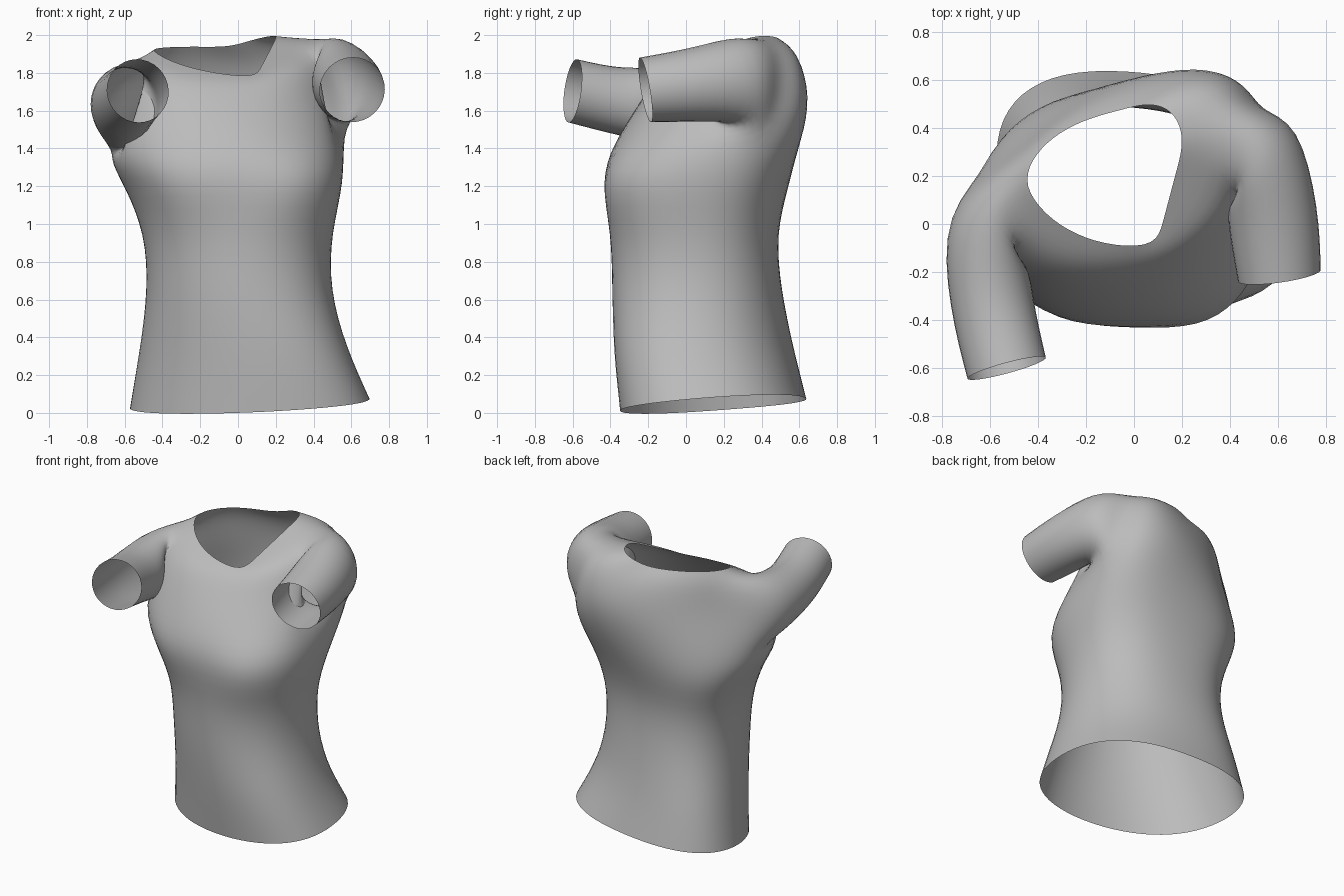
import bpy
import bmesh
from math import cos, sin, pi, radians
from mathutils import Vector

default_cube = bpy.data.objects.get("Cube")
if default_cube:
    bpy.data.objects.remove(default_cube, do_unlink=True)

SIDES = 16
UP = Vector((0, 0, 1))

# Fabric colour
fabric = bpy.data.materials.new("grey_fabric")
fabric.use_nodes = True
grey = (0.5, 0.5, 0.5, 1)
fabric.diffuse_color = grey
shader = next(n for n in fabric.node_tree.nodes if n.type == "BSDF_PRINCIPLED")
shader.inputs["Base Color"].default_value = grey
shader.inputs["Roughness"].default_value = 0.8


def rounded(value, power):
    """Signed power, used to square off an ellipse a little."""
    return (1 if value >= 0 else -1) * abs(value) ** power


def torso_ring(bm, left, back, right, front, power):
    """Closed ring through its left, back, right and front points."""
    left, back, right, front = map(Vector, (left, back, right, front))
    centre = (left + back + right + front) / 4
    ring = []
    for i in range(SIDES):
        angle = 2 * pi * i / SIDES
        c, s = rounded(cos(angle), power), rounded(sin(angle), power)
        along = (left if c >= 0 else right) - centre
        across = (back if s >= 0 else front) - centre
        point = centre + (along * abs(c) + across * abs(s)) * 1.025
        ring.append(bm.verts.new(point))
    return ring


def sleeve_ring(bm, centre, direction, radius, side):
    """Eight-sided sleeve ring, listed from the lower front corner."""
    n = Vector(direction).normalized()
    up = (UP - n * UP.dot(n)).normalized()
    out = up.cross(n) * side
    ring = []
    for k in range(8):
        angle = radians(45 * k - 135)
        offset = (out * cos(angle) + up * sin(angle)) * radius * 1.1
        ring.append(bm.verts.new(Vector(centre) + offset))
    return ring


def bridge(bm, lower, upper, skip=()):
    count = len(lower)
    for i in range(count):
        if i not in skip:
            j = (i + 1) % count
            bm.faces.new((lower[i], lower[j], upper[j], upper[i]))


bm = bmesh.new()

# Torso from hem to bust: left, back, right, front and squareness of each ring
body = [
    ((.69, .11, .08), (.04, .625, .08), (-.57, .24, .02), (.13, -.345, .005), .86),
    ((.57, .03, .35), (0, .55, .35), (-.52, .21, .32), (.05, -.375, .32), .88),
    ((.485, .04, .65), (0, .495, .65), (-.475, .14, .65), (0, -.39, .65), .9),
    ((.49, .05, .95), (0, .465, .95), (-.49, .13, .95), (0, -.395, .95), .88),
    ((.56, .05, 1.23), (.02, .535, 1.2), (-.6, .13, 1.2), (.03, -.435, 1.23), .8),
]
# Armpit, mid-shoulder and shoulder-top rings
yoke = [
    ((.54, .22, 1.47), (.1, .605, 1.45), (-.7, .09, 1.36), (0, -.39, 1.42), .87),
    ((.5, .3, 1.72), (.12, .645, 1.66), (-.61, .07, 1.65), (.01, -.24, 1.63), .95),
    ((.43, .33, 1.98), (.07, .58, 1.845), (-.55, .1, 1.87), (.04, -.15, 1.74), .9),
]
rings = [torso_ring(bm, *points) for points in body + yoke]

# Bust fullness
for i, fullness in ((10, .06), (11, .06), (13, .045), (14, .03)):
    rings[4][i].co.y -= fullness

# Neckline, with a straight left front edge running to a point
neck = torso_ring(bm, (.2, .33, 1.99), (-.05, .47, 1.935),
                  (-.45, .16, 1.92), (.09, -.085, 1.78), .95)
for i in (13, 14, 15):
    neck[i].co = neck[12].co.lerp(neck[0].co, (i - 12) / 4)
rings.append(neck)

arm_columns = (15, 0, 7, 8)
for level in range(len(rings) - 1):
    at_armhole = level in (5, 6)
    bridge(bm, rings[level], rings[level + 1], arm_columns if at_armhole else ())

# Sleeves: centre, direction and radius of each ring
left_path = [
    ((.54, .26, 1.77), (.75, -.66, 0), .225),
    ((.58, .03, 1.735), (.12, -1, -.08), .194),
    ((.605, -.215, 1.71), (.14, -1, -.17), .175),
]
right_path = [
    ((-.62, -.05, 1.625), (-.5, -.85, 0), .22),
    ((-.595, -.34, 1.64), (.16, -1, .1), .175),
    ((-.53, -.6, 1.705), (.26, -.96, .13), .17),
]
armpit, middle, top = rings[5:8]
for side, (front, mid, rear), path in ((1, (15, 0, 1), left_path),
                                       (-1, (9, 8, 7), right_path)):
    loop = [armpit[front], armpit[mid], armpit[rear], middle[rear],
            top[rear], top[mid], top[front], middle[front]]
    for centre, direction, radius in path:
        following = sleeve_ring(bm, centre, direction, radius, side)
        bridge(bm, loop, following)
        loop = following

# Drop the unused points inside the armholes, then orient the cloth outward
bmesh.ops.delete(bm, geom=[v for v in bm.verts if not v.link_faces], context="VERTS")
bmesh.ops.recalc_face_normals(bm, faces=bm.faces[:])
chest = min(bm.faces, key=lambda f: f.calc_center_median().y
            + abs(f.calc_center_median().z - 1))
if chest.normal.y > 0:
    bmesh.ops.reverse_faces(bm, faces=bm.faces[:])
for face in bm.faces:
    face.smooth = True

mesh = bpy.data.meshes.new("shirt")
bm.to_mesh(mesh)
bm.free()
mesh.materials.append(fabric)
shirt = bpy.data.objects.new("shirt", mesh)
bpy.context.collection.objects.link(shirt)

# Smooth the cloth
smoothing = shirt.modifiers.new("smoothing", "SUBSURF")
smoothing.levels = smoothing.render_levels = 2
